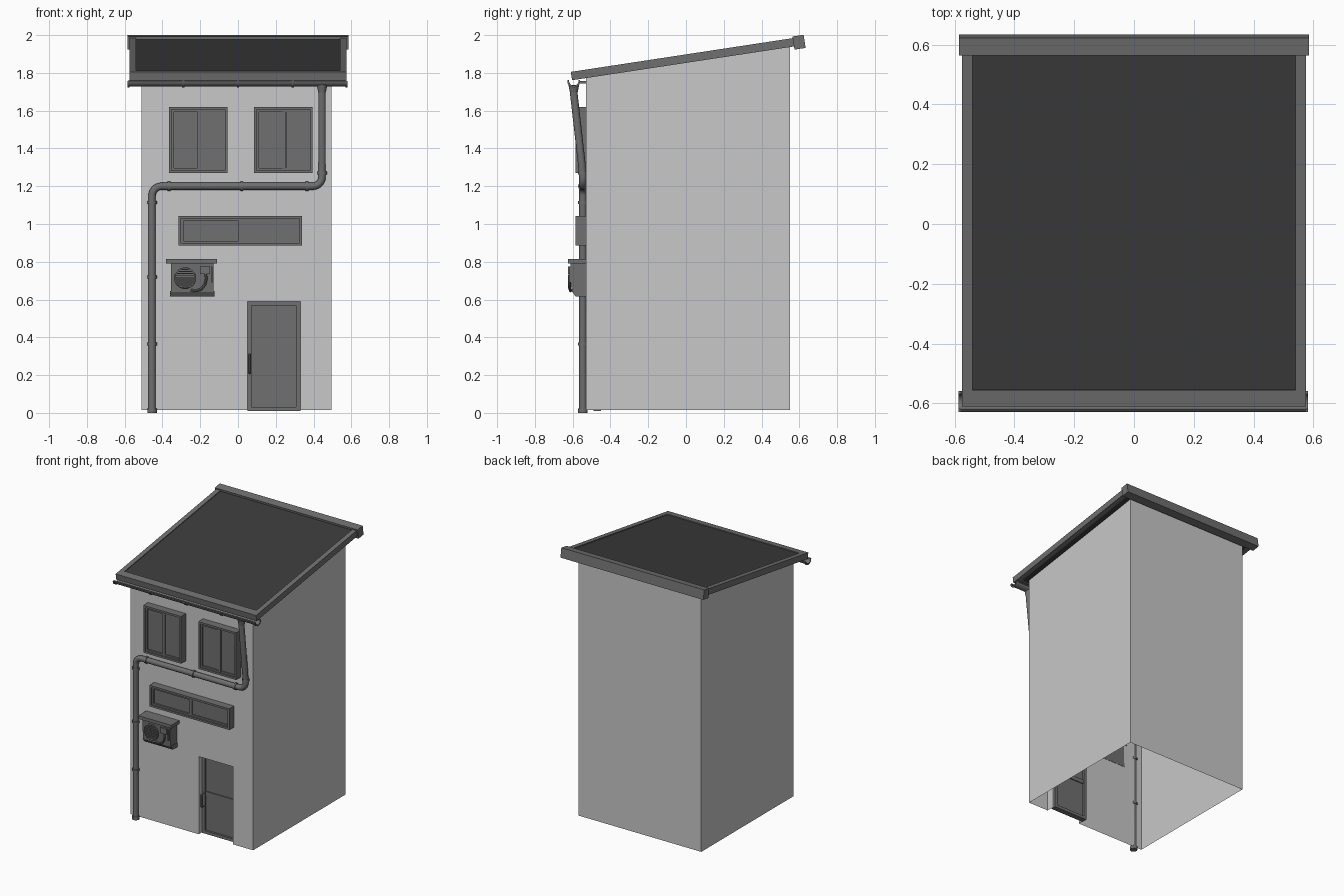
import bpy, bmesh, math
from mathutils import Vector, Matrix

if "Cube" in bpy.data.objects:
    bpy.data.objects.remove(bpy.data.objects["Cube"])


def material(name, v):
    m = bpy.data.materials.new(name)
    m.diffuse_color = (v, v, v, 1)
    m.use_nodes = True
    m.node_tree.nodes["Principled BSDF"].inputs["Base Color"].default_value = m.diffuse_color
    return m


WALL = material("light plaster", 0.58)
TRIM = material("mid grey", 0.16)
ROOF = material("dark roofing", 0.045)
SLOPE = 0.152


def finish(name, bm, mat, smooth=False):
    bmesh.ops.recalc_face_normals(bm, faces=bm.faces)
    me = bpy.data.meshes.new(name)
    bm.to_mesh(me)
    bm.free()
    me.materials.append(mat)
    ob = bpy.data.objects.new(name, me)
    bpy.context.collection.objects.link(ob)
    if smooth:
        bpy.ops.object.select_all(action='DESELECT')
        ob.select_set(True)
        bpy.context.view_layer.objects.active = ob
        bpy.ops.object.shade_smooth_by_angle(angle=math.radians(40))
    return ob


def box(bm, x0, x1, y0, y1, z0, z1):
    m = Matrix.LocRotScale(((x0 + x1) / 2, (y0 + y1) / 2, (z0 + z1) / 2), None,
                           (x1 - x0, y1 - y0, z1 - z0))
    return bmesh.ops.create_cube(bm, size=1, matrix=m)["verts"]


def border(bm, x0, x1, y0, y1, z0, z1, w):
    """Rectangular picture-frame of four bars facing the front."""
    box(bm, x0, x0 + w, y0, y1, z0, z1)
    box(bm, x1 - w, x1, y0, y1, z0, z1)
    box(bm, x0 + w, x1 - w, y0, y1, z0, z0 + w)
    box(bm, x0 + w, x1 - w, y0, y1, z1 - w, z1)


def cyl(bm, a, b, r, seg=16, r2=None):
    a, b = Vector(a), Vector(b)
    m = Matrix.Translation((a + b) / 2) @ (b - a).to_track_quat('Z', 'Y').to_matrix().to_4x4()
    bmesh.ops.create_cone(bm, cap_ends=True, segments=seg, radius1=r,
                          radius2=r if r2 is None else r2, depth=(b - a).length, matrix=m)


def tube(bm, pts, r, seg=12):
    """Sweep a circle along a path of points."""
    pts = [Vector(p) for p in pts]
    rings = []
    for i, p in enumerate(pts):
        t = (pts[min(i + 1, len(pts) - 1)] - pts[max(i - 1, 0)]).normalized()
        u = Vector((0, 1, 0))
        u = (u - t * u.dot(t)).normalized()
        v = t.cross(u)
        rings.append([bm.verts.new(p + r * (u * math.cos(k * math.tau / seg) + v * math.sin(k * math.tau / seg)))
                      for k in range(seg)])
    for A, B in zip(rings, rings[1:]):
        for k in range(seg):
            bm.faces.new((A[k], A[(k + 1) % seg], B[(k + 1) % seg], B[k]))
    bm.faces.new(rings[0])
    bm.faces.new(rings[-1])


def roof_z(y):
    return 1.898 + SLOPE * y


# Walls: open-bottomed shell with a notched front and door reveal
X0, X1, Y0, Y1, ZB = -0.51, 0.495, -0.53, 0.55, 0.015
DX0, DX1, DZ, DY = 0.05, 0.33, 0.59, -0.475
ZF, ZK = roof_z(Y0) - 0.035, roof_z(Y1) - 0.035
bm = bmesh.new()


def face(*pts):
    bm.faces.new([bm.verts.new(p) for p in pts])


face((X0, Y0, ZB), (DX0, Y0, ZB), (DX0, Y0, DZ), (X0, Y0, DZ))
face((DX1, Y0, ZB), (X1, Y0, ZB), (X1, Y0, DZ), (DX1, Y0, DZ))
face((X0, Y0, DZ), (DX0, Y0, DZ), (DX1, Y0, DZ), (X1, Y0, DZ), (X1, Y0, ZF), (X0, Y0, ZF))
face((X1, Y0, ZB), (X1, Y1, ZB), (X1, Y1, ZK), (X1, Y0, ZF), (X1, Y0, DZ))
face((X0, Y1, ZB), (X0, Y0, ZB), (X0, Y0, DZ), (X0, Y0, ZF), (X0, Y1, ZK))
face((X1, Y1, ZB), (X0, Y1, ZB), (X0, Y1, ZK), (X1, Y1, ZK))
face((DX0, Y0, ZB), (DX0, DY, ZB), (DX0, DY, DZ), (DX0, Y0, DZ))
face((DX1, DY, ZB), (DX1, Y0, ZB), (DX1, Y0, DZ), (DX1, DY, DZ))
face((DX0, Y0, DZ), (DX0, DY, DZ), (DX1, DY, DZ), (DX1, Y0, DZ))
bmesh.ops.remove_doubles(bm, verts=bm.verts, dist=0.0005)
finish("walls", bm, WALL)


# Roof: built flat, then tilted to the pitch
def tilt(bm):
    for v in bm.verts:
        z = v.co.z
        v.co.y -= SLOPE * z
        v.co.z = z + roof_z(v.co.y)


bm = bmesh.new()
box(bm, -0.545, 0.545, -0.565, 0.575, -0.04, -0.006)
tilt(bm)
finish("roof_panel", bm, ROOF)
bm = bmesh.new()
for s in (-1, 1):
    box(bm, *sorted((s * 0.54, s * 0.575)), -0.61, 0.575, -0.045, 0)
box(bm, -0.54, 0.54, -0.61, -0.555, -0.045, 0)
tilt(bm)
finish("roof_edge_trim", bm, TRIM)
bm = bmesh.new()
box(bm, -0.585, 0.585, 0.565, 0.624, -0.062, 0.009)
tilt(bm)
finish("ridge_beam", bm, TRIM)

# Gutter: half-pipe profile swept along x, with brackets
bm = bmesh.new()
GY, GZ = -0.594, 1.758


def trough(x0, x1, ro, ri, n=10):
    arc = [math.pi + math.pi * i / n for i in range(n + 1)]
    prof = [(ro * math.cos(a), ro * math.sin(a)) for a in arc]
    prof += [(ri * math.cos(a), ri * math.sin(a)) for a in reversed(arc)]
    ends = [[bm.verts.new((x, GY + p, GZ + q)) for p, q in prof] for x in (x0, x1)]
    k = len(prof)
    for i in range(k):
        j = (i + 1) % k
        bm.faces.new((ends[0][i], ends[0][j], ends[1][j], ends[1][i]))
    for e in ends:
        for i in range(n):
            bm.faces.new((e[i], e[i + 1], e[k - 2 - i], e[k - 1 - i]))


trough(-0.58, 0.575, 0.030, 0.025)
for x in (-0.58, -0.29, 0.0, 0.29, 0.575):
    trough(x - 0.006, x + 0.006, 0.035, 0.025)
for x in (-0.29, 0.0, 0.29):
    box(bm, x - 0.005, x + 0.005, -0.565, -0.528, 1.745, 1.757)
for y in (GY - 0.029, GY + 0.029):
    cyl(bm, (-0.58, y, GZ), (0.575, y, GZ), 0.005, 8)
finish("gutter", bm, TRIM, True)

# Downpipe with two bends
PY, PR, R = -0.546, 0.02, 0.05
XR, XL, ZH = 0.445, -0.455, 1.2
path = [(XR, GY, 1.735), (XR, GY, 1.69), (XR, -0.553, 1.33)]
path += [(XR - R + R * math.cos(a), PY, ZH + R - R * math.sin(a))
         for a in [math.pi / 2 * i / 6 for i in range(7)]]
path += [(XL + R - R * math.sin(a), PY, ZH - R + R * math.cos(a))
         for a in [math.pi / 2 * i / 6 for i in range(7)]]
path += [(XL, PY, 0.0)]
bm = bmesh.new()
tube(bm, path, PR, 14)
finish("downpipe", bm, TRIM, True)
bm = bmesh.new()
for x in (-0.365, 0.02, 0.365):
    cyl(bm, (x - 0.007, PY, ZH), (x + 0.007, PY, ZH), 0.025)
for z, h in ((1.115, 0.008), (0.72, 0.008), (0.365, 0.008), (0.012, 0.012)):
    cyl(bm, (XL, PY, z - h), (XL, PY, z + h), 0.025)
cyl(bm, (XR, PY, 1.262), (XR, PY, 1.278), 0.025)
cyl(bm, (XR, GY, 1.695), (XR, GY, 1.735), 0.02, 16, 0.028)
finish("pipe_collars", bm, TRIM, True)


# Windows: projecting box frame, two sashes and glass
def window(name, x0, x1, z0, z1, sashes):
    bm = bmesh.new()
    border(bm, x0, x1, -0.586, -0.528, z0, z1, 0.014)
    box(bm, x0 + 0.01, x1 - 0.01, -0.566, -0.528, z0 + 0.01, z1 - 0.01)
    for i, (a, b) in enumerate(sashes):
        y = -0.578 + 0.005 * i
        border(bm, a, b, y, -0.56, z0 + 0.014, z1 - 0.014, 0.012)
    finish(name, bm, TRIM)


window("upper_left_window", -0.365, -0.055, 1.27, 1.62, [(-0.351, -0.203), (-0.21, -0.069)])
window("upper_right_window", 0.085, 0.395, 1.27, 1.62, [(0.099, 0.26), (0.235, 0.381)])
window("middle_window", -0.315, 0.34, 0.885, 1.042, [(-0.301, 0.014), (0.012, 0.326)])

# Door: frame, mid rail, panels and pull handle
bm = bmesh.new()
border(bm, DX0, DX1, -0.49, -0.45, 0.01, DZ, 0.022)
box(bm, DX0 + 0.02, DX1 - 0.02, -0.475, -0.462, 0.02, DZ - 0.015)
box(bm, DX0 + 0.02, DX1 - 0.02, -0.482, -0.455, 0.29, 0.32)
finish("door", bm, TRIM)
bm = bmesh.new()
tube(bm, [(0.062, -0.485, 0.31), (0.062, -0.515, 0.305), (0.062, -0.515, 0.215), (0.062, -0.485, 0.21)], 0.006, 8)
finish("door_handle", bm, TRIM, True)

# Air conditioner: hood, tapered body, tray, fan grille and hose
bm = bmesh.new()
box(bm, -0.38, -0.11, -0.624, -0.528, 0.79, 0.814)
for v in box(bm, -0.355, -0.13, -0.612, -0.528, 0.64, 0.79):
    if v.co.z < 0.7 and v.co.y < -0.6:
        v.co.y += 0.008
for v in box(bm, -0.36, -0.125, -0.604, -0.528, 0.615, 0.645):
    if v.co.z < 0.63 and v.co.y < -0.6:
        v.co.y += 0.02
box(bm, -0.2, -0.148, -0.625, -0.6, 0.735, 0.775)
box(bm, -0.143, -0.136, -0.62, -0.6, 0.69, 0.775)
finish("air_conditioner", bm, TRIM)
bm = bmesh.new()
FX, FZ, FR = -0.28, 0.715, 0.055
ring = [(FX + FR * math.cos(a), -0.615, FZ + FR * math.sin(a))
        for a in [math.tau * i / 24 for i in range(25)]]
tube(bm, ring, 0.005, 6)
for i in range(-4, 5):
    w = math.sqrt(FR ** 2 - (i * 0.011) ** 2)
    box(bm, FX - w, FX + w, -0.624, -0.606, FZ + i * 0.011 - 0.0025, FZ + i * 0.011 + 0.0025)
finish("fan_grille", bm, TRIM)
bm = bmesh.new()
tube(bm, [(-0.172, -0.615, 0.745), (-0.168, -0.618, 0.71), (-0.175, -0.618, 0.68), (-0.195, -0.616, 0.655),
          (-0.225, -0.612, 0.645), (-0.25, -0.604, 0.65)], 0.007, 8)
finish("conditioner_hose", bm, TRIM, True)
